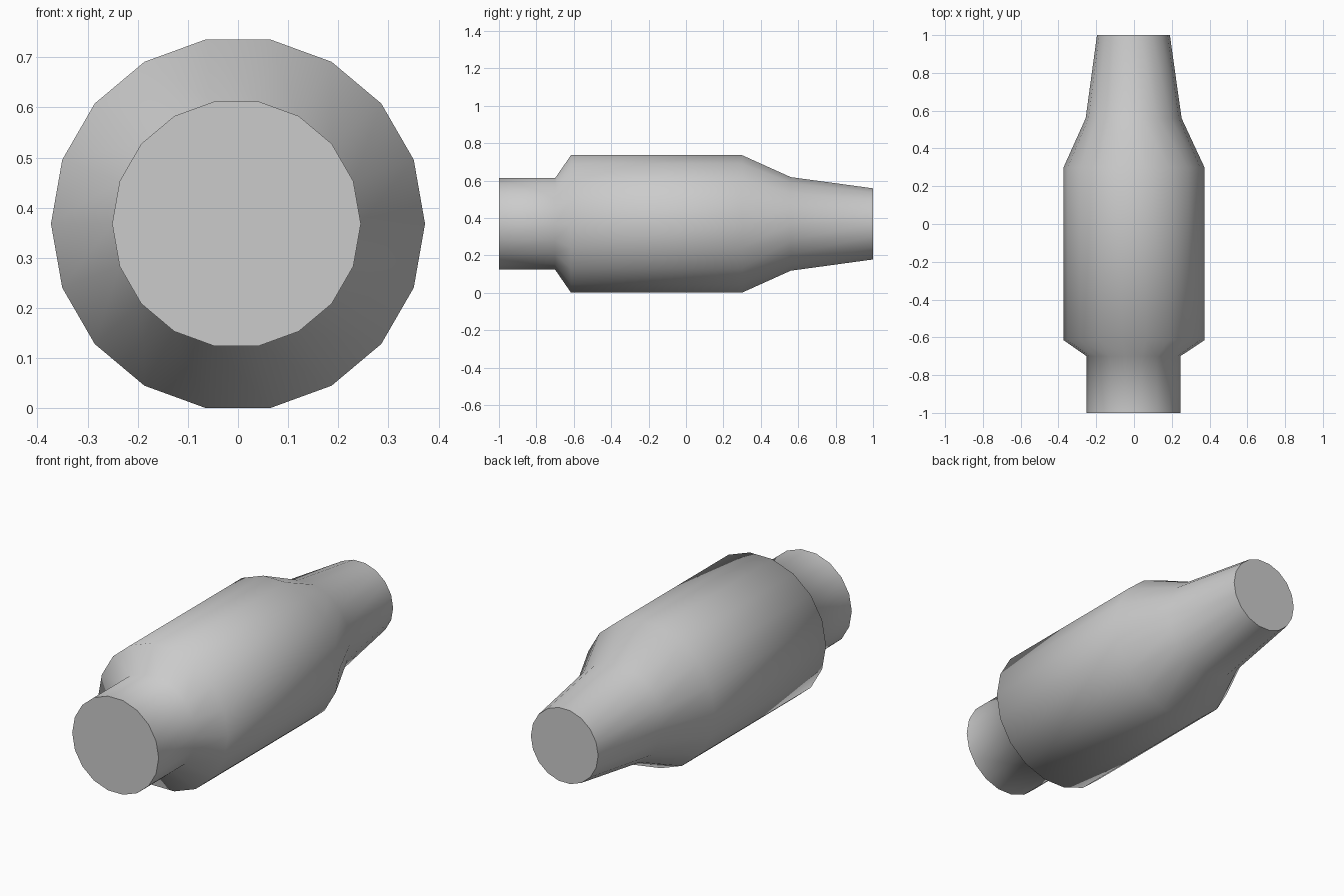
import bpy, bmesh, math

cube = bpy.data.objects.get("Cube")
if cube:
    bpy.data.objects.remove(cube, do_unlink=True)

SIDES = 18
CENTRE_Z = 0.368

# Single plain grey
grey = bpy.data.materials.new("light grey")
grey.use_nodes = True
colour = (0.6, 0.6, 0.6, 1.0)
grey.diffuse_color = colour
grey.node_tree.nodes["Principled BSDF"].inputs["Base Color"].default_value = colour

# Profile along the axis: (y, radius, x offset)
profile = [
    (-1.00, 0.248, -0.003),  # front collar
    (-0.70, 0.248, -0.003),
    (-0.615, 0.373, 0.0),    # main barrel
    (0.30, 0.373, 0.0),
    (0.56, 0.254, -0.002),   # shoulder
    (1.00, 0.193, -0.003),   # tapered tail
]

# Turned body: rings bridged with quads, closed by flat end caps
bm = bmesh.new()
rings = []
for y, r, dx in profile:
    angles = [2 * math.pi * i / SIDES for i in range(SIDES)]
    rings.append([bm.verts.new((dx + r * math.cos(a), y, CENTRE_Z + r * math.sin(a)))
                  for a in angles])
for a, b in zip(rings, rings[1:]):
    for i in range(SIDES):
        j = (i + 1) % SIDES
        bm.faces.new((a[i], a[j], b[j], b[i]))
bm.faces.new(rings[0])
bm.faces.new(rings[-1])
bmesh.ops.recalc_face_normals(bm, faces=bm.faces)

mesh = bpy.data.meshes.new("turned_body")
bm.to_mesh(mesh)
bm.free()
mesh.materials.append(grey)
body = bpy.data.objects.new("turned_body", mesh)
bpy.context.collection.objects.link(body)

# Smooth sides, sharp rims around the caps
bpy.ops.object.select_all(action='DESELECT')
body.select_set(True)
bpy.context.view_layer.objects.active = body
bpy.ops.object.shade_smooth_by_angle(angle=math.radians(65))
